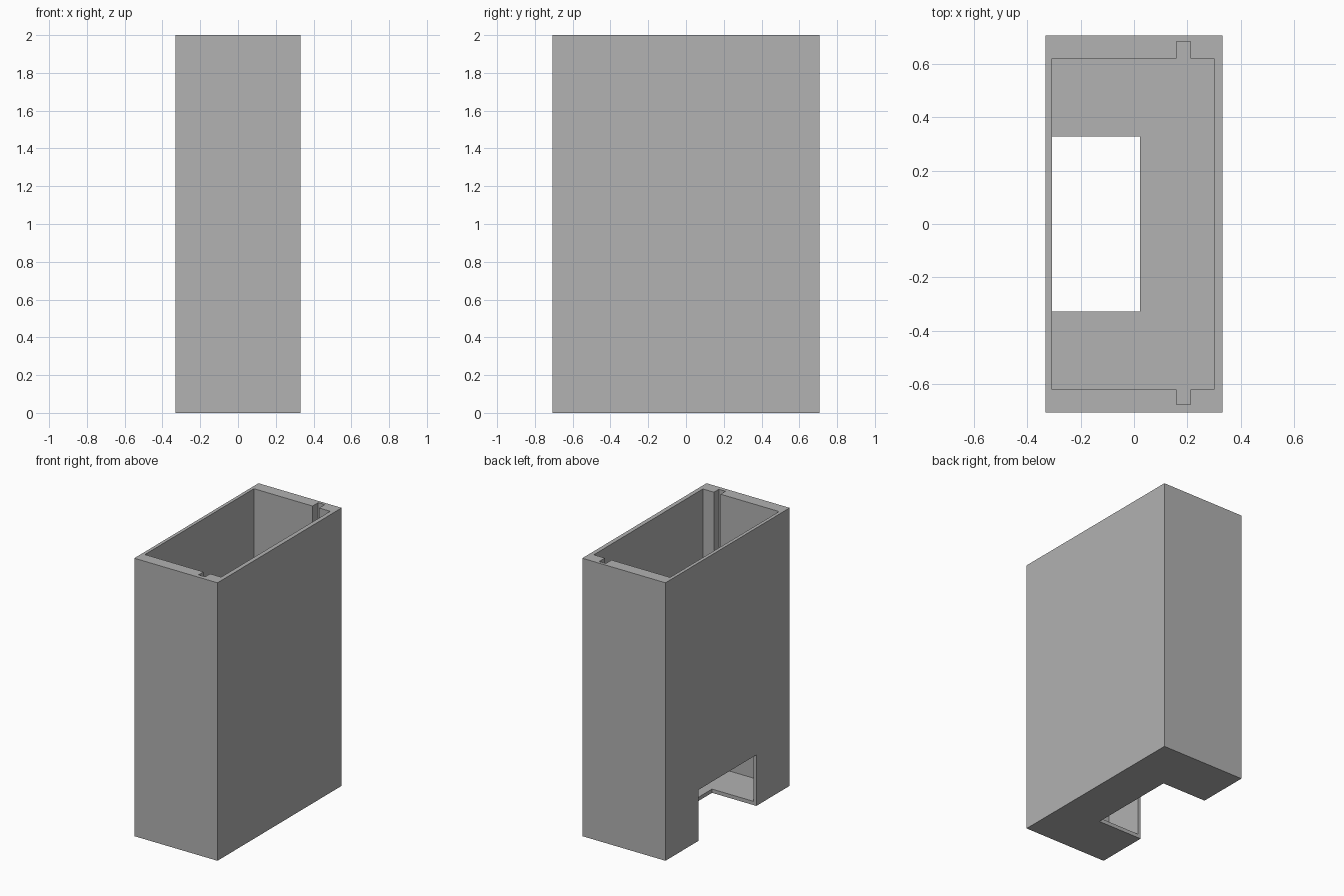
import bpy
import bmesh

default = bpy.data.objects.get("Cube")
if default:
    bpy.data.objects.remove(default, do_unlink=True)

HALF_X, HALF_Y, HEIGHT = 0.331, 0.706, 2.0
FLOOR = 0.027

grey = bpy.data.materials.new("plain grey")
grey.use_nodes = True
colour = (0.445, 0.445, 0.445, 1.0)
grey.diffuse_color = colour
grey.node_tree.nodes["Principled BSDF"].inputs["Base Color"].default_value = colour


def prism(name, outline, z0, z1):
    """Extrude a flat outline from z0 up to z1."""
    bm = bmesh.new()
    face = bm.faces.new([bm.verts.new((x, y, z0)) for x, y in outline])
    top = bmesh.ops.extrude_face_region(bm, geom=[face])["geom"]
    verts = [v for v in top if isinstance(v, bmesh.types.BMVert)]
    bmesh.ops.translate(bm, verts=verts, vec=(0, 0, z1 - z0))
    bmesh.ops.recalc_face_normals(bm, faces=bm.faces)
    mesh = bpy.data.meshes.new(name)
    bm.to_mesh(mesh)
    bm.free()
    mesh.materials.append(grey)
    obj = bpy.data.objects.new(name, mesh)
    bpy.context.collection.objects.link(obj)
    return obj


def rectangle(x0, x1, y0, y1):
    return [(x0, y0), (x1, y0), (x1, y1), (x0, y1)]


def cut(target, cutter):
    """Subtract the cutter from the target, then discard it."""
    cutter.hide_render = True
    mod = target.modifiers.new("cut", 'BOOLEAN')
    mod.operation = 'DIFFERENCE'
    mod.solver = 'EXACT'
    mod.object = cutter
    bpy.context.view_layer.objects.active = target
    bpy.ops.object.modifier_apply(modifier=mod.name)
    bpy.data.objects.remove(cutter, do_unlink=True)


# Tall open-topped housing
housing = prism("housing", rectangle(-HALF_X, HALF_X, -HALF_Y, HALF_Y), 0, HEIGHT)

# Cavity with a panel groove in each end wall
x0, x1, y = -0.307, 0.30, 0.62
g0, g1 = 0.159, 0.212
cavity = [(x0, -y), (g0, -y), (g0, -0.676), (g1, -0.676), (g1, -y), (x1, -y),
          (x1, y), (g1, y), (g1, 0.684), (g0, 0.684), (g0, y), (x0, y)]
cut(housing, prism("cavity_cutter", cavity, FLOOR, HEIGHT + 0.1))

# Outlet opening through the lower side wall and the floor
cut(housing, prism("outlet_cutter", rectangle(-0.5, 0.022, -0.327, 0.328), -0.1, 0.367))
